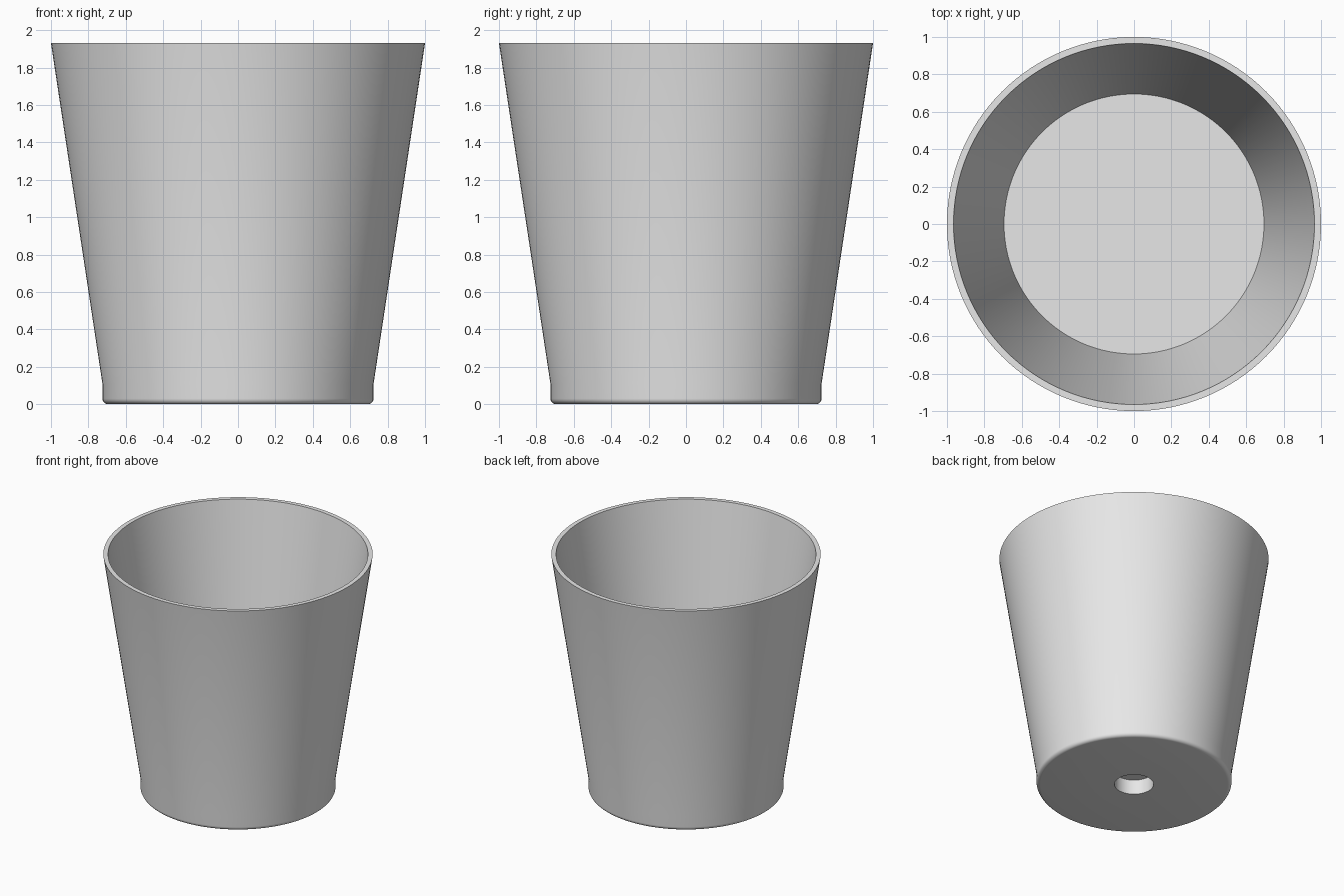
import bpy
import bmesh
import math

cube = bpy.data.objects.get("Cube")
if cube:
    bpy.data.objects.remove(cube)

SEGMENTS = 128
HEIGHT = 1.93
FLOOR = 0.17        # inside floor height
HOLE_RADIUS = 0.145
HOLE_DEPTH = 0.12
FOOT_RADIUS = 0.725
BEVEL = 0.03

# Material
clay = bpy.data.materials.new("plain_grey")
clay.use_nodes = True
grey = (0.8, 0.8, 0.8, 1.0)
clay.diffuse_color = grey
clay.node_tree.nodes["Principled BSDF"].inputs["Base Color"].default_value = grey

# Half profile (radius, height): drain recess, base, rounded foot, wall, rim, inside
profile = [(0, HOLE_DEPTH), (HOLE_RADIUS, HOLE_DEPTH), (HOLE_RADIUS, 0)]
for i in range(6):
    a = math.radians(18 * i)
    profile.append((FOOT_RADIUS - BEVEL + BEVEL * math.sin(a),
                    BEVEL - BEVEL * math.cos(a)))
profile += [(FOOT_RADIUS, 0.11), (1.0, HEIGHT), (0.965, HEIGHT),
            (0.695, FLOOR), (0, FLOOR)]

# Spin the profile into the pot
bm = bmesh.new()
verts = [bm.verts.new((r, 0, z)) for r, z in profile]
edges = [bm.edges.new(pair) for pair in zip(verts, verts[1:])]
bmesh.ops.spin(bm, geom=verts + edges, cent=(0, 0, 0), axis=(0, 0, 1),
               angle=math.tau, steps=SEGMENTS, use_merge=False)
bmesh.ops.remove_doubles(bm, verts=bm.verts, dist=0.0005)
bmesh.ops.recalc_face_normals(bm, faces=bm.faces)

mesh = bpy.data.meshes.new("plant_pot")
bm.to_mesh(mesh)
bm.free()
mesh.materials.append(clay)
pot = bpy.data.objects.new("plant_pot", mesh)
bpy.context.collection.objects.link(pot)

# Smooth walls with sharp rim, floor and hole edges
bpy.ops.object.select_all(action="DESELECT")
pot.select_set(True)
bpy.context.view_layer.objects.active = pot
bpy.ops.object.shade_smooth_by_angle(angle=math.radians(30))
